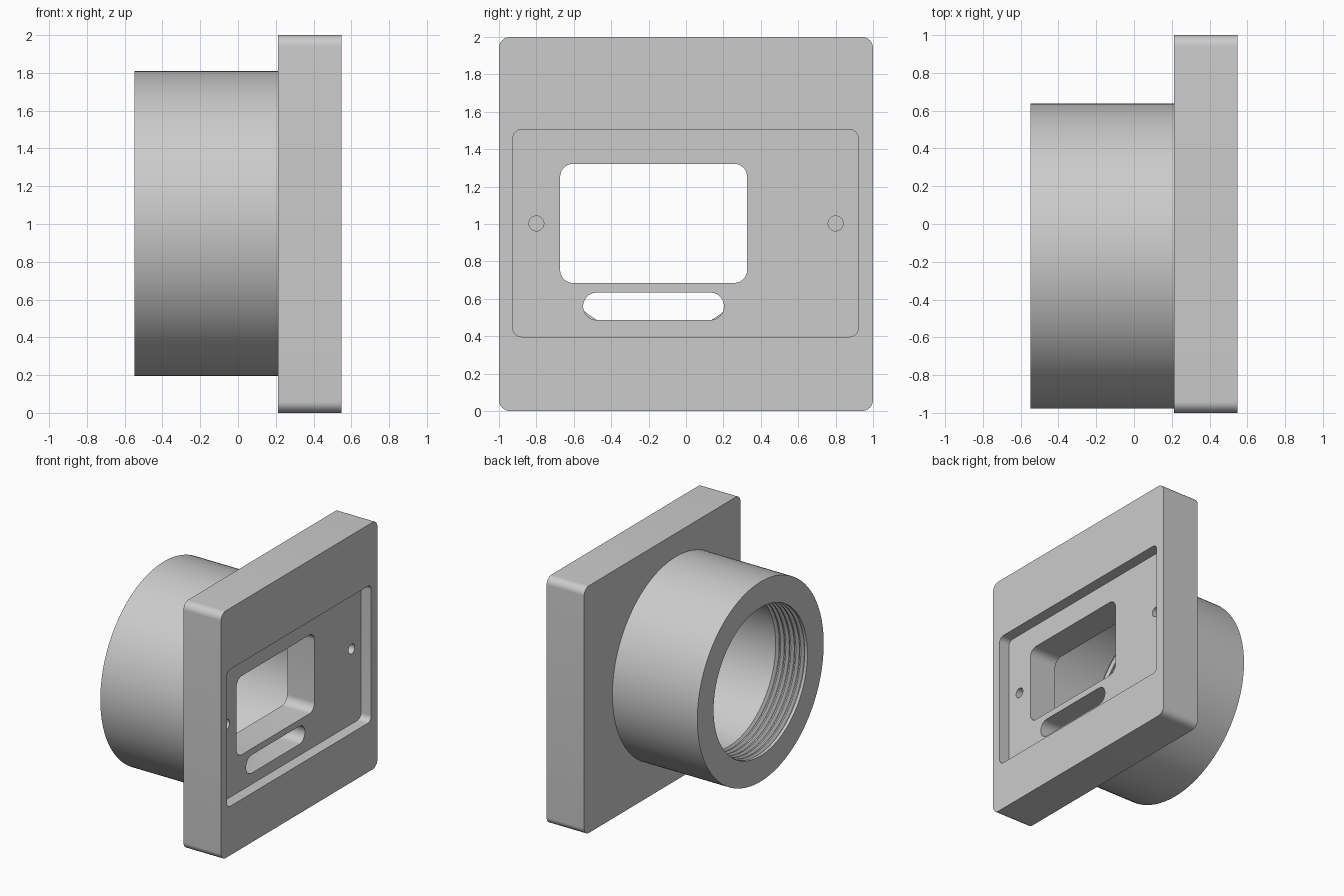
import bpy, bmesh, math

if "Cube" in bpy.data.objects:
    bpy.data.objects.remove(bpy.data.objects["Cube"])

X_BACK, X_PLATE, X_FLOOR, X_FRONT = -0.548, 0.212, 0.457, 0.548
AXIS_Y, AXIS_Z = -0.17, 1.003
BORE_R = 0.60

grey = bpy.data.materials.new("plain_grey")
grey.diffuse_color = (0.6, 0.6, 0.6, 1)
grey.use_nodes = True
grey.node_tree.nodes["Principled BSDF"].inputs["Base Color"].default_value = grey.diffuse_color


def make_object(name, bm):
    bmesh.ops.recalc_face_normals(bm, faces=bm.faces)
    mesh = bpy.data.meshes.new(name)
    bm.to_mesh(mesh)
    bm.free()
    mesh.materials.append(grey)
    obj = bpy.data.objects.new(name, mesh)
    bpy.context.collection.objects.link(obj)
    return obj


def rounded_block(name, y0, y1, z0, z1, r, x0, x1, seg=10):
    """Rounded rectangle in the YZ plane, extruded along x."""
    bm = bmesh.new()
    verts = []
    corners = [(y1 - r, z1 - r), (y0 + r, z1 - r), (y0 + r, z0 + r), (y1 - r, z0 + r)]
    for i, (cy, cz) in enumerate(corners):
        for k in range(seg + 1):
            a = math.pi / 2 * (i + k / seg)
            verts.append(bm.verts.new((x0, cy + r * math.cos(a), cz + r * math.sin(a))))
    face = bm.faces.new(verts)
    new = bmesh.ops.extrude_face_region(bm, geom=[face])["geom"]
    bmesh.ops.translate(bm, vec=(x1 - x0, 0, 0),
                        verts=[v for v in new if isinstance(v, bmesh.types.BMVert)])
    return make_object(name, bm)


def lathe(name, profile, cy, cz, sides):
    """Closed solid turned about an x axis from (x, radius) points."""
    bm = bmesh.new()
    rings = []
    for x, r in profile:
        rings.append([bm.verts.new((x, cy + r * math.cos(2 * math.pi * k / sides),
                                    cz + r * math.sin(2 * math.pi * k / sides)))
                      for k in range(sides)])
    for a, b in zip(rings, rings[1:]):
        for k in range(sides):
            n = (k + 1) % sides
            bm.faces.new((a[k], a[n], b[n], b[k]))
    bm.faces.new(rings[0])
    bm.faces.new(rings[-1])
    return make_object(name, bm)


# Square plate with the round barrel fused to its back
body = rounded_block("flanged_housing", -1, 1, 0, 2, 0.06, X_PLATE, X_FRONT)
barrel = lathe("barrel", [(X_BACK, 0.808), (X_PLATE + 0.08, 0.808)], AXIS_Y, AXIS_Z, 128)

# Bore with thread grooves near its mouth
profile = [(X_BACK - 0.05, BORE_R)]
pitch = 0.045
for i in range(6):
    x = X_BACK + 0.025 + i * pitch
    profile += [(x, BORE_R), (x + 0.014, BORE_R + 0.025),
                (x + 0.020, BORE_R + 0.025), (x + 0.034, BORE_R)]
profile.append((X_PLATE, BORE_R))
cutters = [lathe("bore_cutter", profile, AXIS_Y, AXIS_Z, 128)]

# Front recess, window, slot and the two blind screw holes
cutters += [
    rounded_block("recess_cutter", -0.925, 0.92, 0.397, 1.505, 0.045, X_FLOOR, 0.7),
    rounded_block("window_cutter", -0.673, 0.327, 0.685, 1.322, 0.07, X_PLATE - 0.004, 0.6),
    rounded_block("slot_cutter", -0.55, 0.203, 0.487, 0.633, 0.0725, X_PLATE - 0.004, 0.61),
]
for side in (-1, 1):
    cutters.append(lathe("screw_hole_cutter", [(0.30, 0.04), (0.62, 0.04)],
                         side * 0.8, 1.003, 32))


def boolean(target, tool, operation):
    mod = target.modifiers.new(tool.name, 'BOOLEAN')
    mod.operation = operation
    mod.solver = 'EXACT'
    mod.object = tool
    bpy.context.view_layer.objects.active = target
    bpy.ops.object.modifier_apply(modifier=mod.name)
    bpy.data.objects.remove(tool, do_unlink=True)


boolean(body, barrel, 'UNION')
for cutter in cutters:
    boolean(body, cutter, 'DIFFERENCE')

# Smooth round walls, keep machined edges crisp
bpy.ops.object.select_all(action='DESELECT')
body.select_set(True)
bpy.context.view_layer.objects.active = body
bpy.ops.object.shade_smooth_by_angle(angle=math.radians(30))
